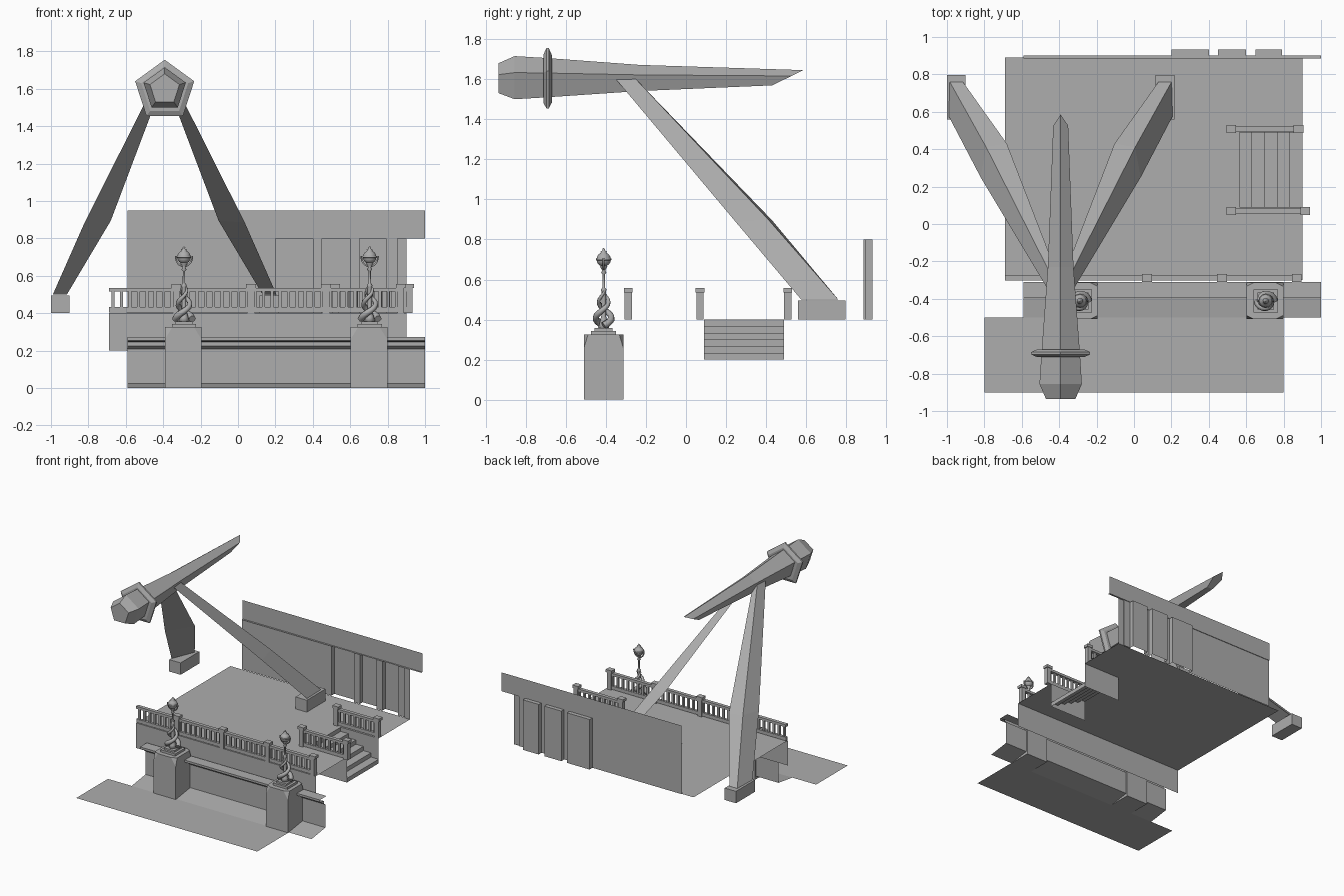
import bpy, bmesh, math
from mathutils import Vector

if "Cube" in bpy.data.objects:
    bpy.data.objects.remove(bpy.data.objects["Cube"])

stone = bpy.data.materials.new("grey stone")
stone.use_nodes = True
GREY = (0.42, 0.42, 0.42, 1)
stone.diffuse_color = GREY
stone.node_tree.nodes["Principled BSDF"].inputs["Base Color"].default_value = GREY


def finish(name, bm, smooth=False, normals=True):
    if normals:
        bmesh.ops.recalc_face_normals(bm, faces=bm.faces)
    for f in bm.faces:
        f.smooth = smooth
    me = bpy.data.meshes.new(name)
    bm.to_mesh(me)
    bm.free()
    me.materials.append(stone)
    ob = bpy.data.objects.new(name, me)
    bpy.context.collection.objects.link(ob)
    return ob


def add_box(bm, x0, x1, y0, y1, z0, z1):
    vs = bmesh.ops.create_cube(bm, size=1)["verts"]
    for v in vs:
        v.co = ((x0 + x1) / 2 + v.co.x * (x1 - x0), (y0 + y1) / 2 + v.co.y * (y1 - y0),
                (z0 + z1) / 2 + v.co.z * (z1 - z0))


def box(name, *dims):
    bm = bmesh.new()
    add_box(bm, *dims)
    return finish(name, bm)


def add_quad(bm, *pts):
    bm.faces.new([bm.verts.new(p) for p in pts])


def loft(name, rings, caps=True, closed=True, smooth=False):
    """Skin a list of equal-length point rings."""
    bm = bmesh.new()
    rows = [[bm.verts.new(p) for p in r] for r in rings]
    n = len(rows[0])
    for a, b in zip(rows, rows[1:]):
        for i in range(n if closed else n - 1):
            j = (i + 1) % n
            bm.faces.new((a[i], a[j], b[j], b[i]))
    if caps:
        bm.faces.new(rows[0])
        bm.faces.new(rows[-1])
    return finish(name, bm, smooth)


def lathe(name, cx, cy, profile, n=12, smooth=True):
    rings = [[(cx + r * math.cos(math.tau * i / n), cy + r * math.sin(math.tau * i / n), z)
              for i in range(n)] for r, z in profile]
    ob = loft(name, rings, smooth=smooth)
    return ob


def tube(name, pts, radius, radii=None):
    cu = bpy.data.curves.new(name, "CURVE")
    cu.dimensions = "3D"
    cu.bevel_depth = radius
    cu.bevel_resolution = 1
    cu.use_fill_caps = True
    sp = cu.splines.new("POLY")
    sp.points.add(len(pts) - 1)
    for i, p in enumerate(pts):
        sp.points[i].co = (*p, 1)
        sp.points[i].radius = radii[i] if radii else 1
    cu.materials.append(stone)
    ob = bpy.data.objects.new(name, cu)
    bpy.context.collection.objects.link(ob)


# Ground sheet
bm = bmesh.new()
add_quad(bm, (-.8, -.9, 0), (.8, -.9, 0), (.8, -.5, 0), (-.8, -.5, 0))
finish("ground_sheet", bm, normals=False)

# Embankment wall: an open moulded profile swept along x
wall = [(-.5, 0), (-.325, .025), (-.325, .21), (-.345, .225), (-.345, .245),
        (-.385, .25), (-.395, .255), (-.395, .272), (-.31, .272)]
loft("embankment_wall", [[(x, y, z) for y, z in wall] for x in (-.59, 1)], caps=False, closed=False)

# Raised platform, notched for the stair
SX, SY0, SY1, N = .565, .09, .49, 6
bm = bmesh.new()
for x0, x1, y0, y1 in ((-.69, SX, -.3, .89), (SX, .9, -.3, SY0), (SX, .9, SY1, .89)):
    add_quad(bm, (x0, y0, .4), (x1, y0, .4), (x1, y1, .4), (x0, y1, .4))
add_quad(bm, (-.69, -.3, .2), (.9, -.3, .2), (.9, -.3, .4), (-.69, -.3, .4))
finish("platform", bm, normals=False)

# Stair treads and the side walls of its notch
run, rise = (.9 - SX) / (N - 1), .2 / N
steps = [(SX, .4)]
for i in range(N):
    x, z = steps[-1]
    steps.append((x, z - rise))
    if i < N - 1:
        steps.append((x + run, z - rise))
loft("stair", [[(x, y, z) for x, z in steps] for y in (SY0, SY1)], caps=False, closed=False)
bm = bmesh.new()
for y in (SY0, SY1):
    add_quad(bm, (SX, y, .2), (.9, y, .2), (.9, y, .4), (SX, y, .4))
finish("stair_side_walls", bm)


# Balustrades
def post(x, y):
    bm = bmesh.new()
    add_box(bm, x - .018, x + .018, y - .018, y + .018, .4, .54)
    add_box(bm, x - .026, x + .026, y - .022, y + .022, .535, .557)
    finish("balustrade_post", bm)


def rail(x0, x1, y):
    bm = bmesh.new()
    add_box(bm, x0, x1, y - .014, y + .014, .515, .535)
    add_box(bm, x0, x1, y - .011, y + .011, .405, .432)
    count = max(2, round((x1 - x0) / .046))
    for i in range(count):
        x = x0 + (i + .5) * (x1 - x0) / count
        add_box(bm, x - .008, x + .008, y - .008, y + .008, .43, .517)
    finish("balustrade_rail", bm)


posts = [-.33, .07, .47, .87]
for x in posts:
    post(x, -.288)
for a, b in zip([-.69] + posts, posts):
    rail(a, b, -.288)
for y, end in ((.07, .915), (.508, .88)):
    post(.52, y)
    post(end, y)
    rail(.52, end, y)

# Rear wall: lower sheet with three niches pushed back, and an upper band
cuts = [-.59, .2, .4, .45, .6, .65, .79, .85, .9]
depth = [.895, .932, .895, .932, .895, .932, .895, .886]
plan = []
for a, b, y in zip(cuts, cuts[1:], depth):
    plan += [(a, y), (b, y)]
loft("rear_wall", [[(x, y, z) for x, y in plan] for z in (.4, .8)], caps=False, closed=False)
bm = bmesh.new()
for i in (1, 3, 5):
    a, b = cuts[i], cuts[i + 1]
    add_quad(bm, (a, .895, .8), (b, .895, .8), (b, .932, .8), (a, .932, .8))
finish("niche_tops", bm, normals=False)
bm = bmesh.new()
add_quad(bm, (-.59, .9, .8), (1, .9, .8), (1, .9, .95), (-.59, .9, .95))
add_quad(bm, (-.59, .885, .8), (1, .885, .8), (1, .9, .8), (-.59, .9, .8))
finish("rear_wall_band", bm)

# Five-sided horn, lofted along y
HX = -.392


def pentagon(y, r, z, shear=0):
    pts = []
    for i in range(5):
        a = math.tau * i / 5
        pts.append((HX + r * math.sin(a), y + shear * (math.cos(a) - 1), z + r * math.cos(a)))
    return pts


loft("horn", [pentagon(-.935, .083, 1.597), pentagon(-.855, .119, 1.596), pentagon(-.69, .108, 1.597),
              pentagon(-.23, .072, 1.599), pentagon(.585, .042, 1.603, .085)])
loft("horn_flange", [pentagon(-.712, .132, 1.589), pentagon(-.697, .166, 1.589),
                     pentagon(-.685, .166, 1.589), pentagon(-.67, .132, 1.589)])

# Pair of three-sided legs and their footings, mirrored about the horn
leg = [[(-.99, .575, .5), (-.915, .76, .5), (-.985, .76, .5)],
       [(-.82, .25, .885), (-.68, .43, .895), (-.79, .41, .9)],
       [(-.46, -.35, 1.6), (-.41, -.27, 1.61), (-.45, -.26, 1.61)]]
for side, name in ((1, "right"), (-1, "left")):
    flip = lambda x: HX + side * (x - HX)
    loft(name + "_leg", [[(flip(x), y, z) for x, y, z in ring] for ring in leg])
    box(name + "_footing", *sorted((flip(-1), flip(-.9))), .56, .797, .4, .495)


# Lamp pedestals with clipped top corners, each carrying a lamp
def pedestal(cx, cy):
    bm = bmesh.new()
    h = .098
    add_box(bm, cx - h, cx + h, cy - h, cy + h, 0, .325)
    for sx in (-1, 1):
        for sy in (-1, 1):
            a = Vector((cx + sx * (h - .04), cy + sy * h, .325))
            b = Vector((cx + sx * h, cy + sy * (h - .02), .325))
            c = Vector((cx + sx * h, cy + sy * h, .26))
            n = (b - a).cross(c - a)
            if n.x * sx < 0:
                n.negate()
            res = bmesh.ops.bisect_plane(bm, geom=bm.verts[:] + bm.edges[:] + bm.faces[:],
                                         plane_co=a, plane_no=n, clear_outer=True)
            bmesh.ops.contextual_create(
                bm, geom=[e for e in res["geom_cut"] if isinstance(e, bmesh.types.BMEdge)])
    finish("pedestal", bm)


def lamp(cx, cy):
    bm = bmesh.new()
    add_box(bm, cx - .065, cx + .065, cy - .062, cy + .062, .325, .343)
    add_box(bm, cx - .045, cx + .045, cy - .045, cy + .045, .343, .357)
    finish("lamp_plinth", bm)
    lathe("lamp_pole", cx, cy, [(.03, .355), (.022, .38), (.012, .42), (.012, .54), (.015, .55), (.007, .56),
                                (.006, .625), (.014, .633), (.008, .645), (.016, .66), (.02, .668)], 10)
    # Two figures twisting up around the pole
    for k in range(2):
        pts, radii = [], []
        for i in range(17):
            t = i / 16
            a = k * math.pi + t * 6.5
            r = .035 * (1 - t) ** .7 + .01
            pts.append((cx + r * math.cos(a), cy + r * math.sin(a), .37 + .17 * t))
            radii.append(1.1 - .75 * t)
        tube("twisted_figure", pts, .018, radii)
    globe = [(.036 * math.sin(math.pi * i / 8), .70 - .036 * math.cos(math.pi * i / 8)) for i in range(1, 8)]
    lathe("lamp_globe", cx, cy, globe + [(.016, .74), (.006, .745), (.007, .75), (.002, .757)])
    lathe("lamp_globe_band", cx, cy, [(.036, .696), (.039, .698), (.039, .704), (.036, .706)])
    arc = [math.pi * (1 + i / 12) for i in range(13)]
    tube("lamp_bracket", [(cx + .045 * math.cos(a), cy, .705 + .055 * math.sin(a)) for a in arc], .005)


for x in (-.293, .7):
    pedestal(x, -.411)
    lamp(x + .004, -.411)
